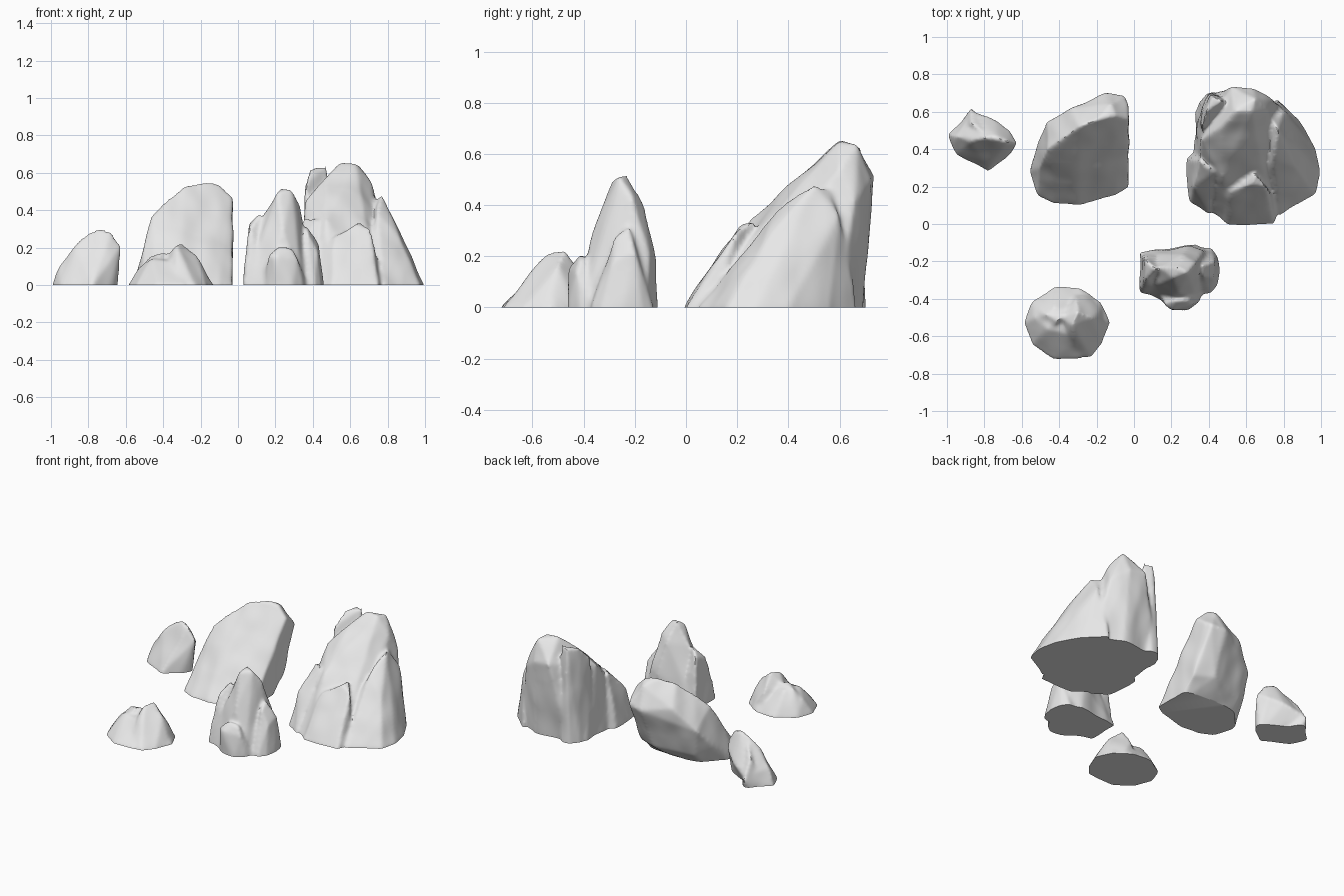
import bpy
import bmesh
from math import cos, sin, tau
from mathutils import Vector, noise

cube = bpy.data.objects.get("Cube")
if cube:
    bpy.data.objects.remove(cube, do_unlink=True)

# One plain stone colour
stone = bpy.data.materials.new("grey_stone")
stone.use_nodes = True
stone.diffuse_color = (0.8, 0.8, 0.8, 1)
stone.node_tree.nodes["Principled BSDF"].inputs["Base Color"].default_value = stone.diffuse_color

SKIRT = 0.06  # depth below ground, trimmed off after smoothing


def oval(x, y, rx, ry, sides=10):
    """Rounded ground outline."""
    return [(x + rx * cos(tau * i / sides), y + ry * sin(tau * i / sides)) for i in range(sides)]


def lobe(footprint, crest):
    """Chiselled block: convex hull of a ground outline and a few upper points."""
    bm = bmesh.new()
    for x, y in footprint:
        bm.verts.new((x, y, 0))
        bm.verts.new((x, y, -SKIRT))
    for point in crest:
        bm.verts.new(point)
    bmesh.ops.convex_hull(bm, input=bm.verts[:])
    loose = [v for v in bm.verts if not v.link_faces]
    bmesh.ops.delete(bm, geom=loose, context='VERTS')
    bmesh.ops.recalc_face_normals(bm, faces=bm.faces[:])
    mesh = bpy.data.meshes.new("lobe")
    bm.to_mesh(mesh)
    bm.free()
    return mesh


def rock(name, *lobes):
    """Fuse the lobes into one weathered solid with a flat underside."""
    bm = bmesh.new()
    for part in lobes:
        bm.from_mesh(part)
        bpy.data.meshes.remove(part)
    mesh = bpy.data.meshes.new(name)
    bm.to_mesh(mesh)
    bm.free()
    obj = bpy.data.objects.new(name, mesh)
    bpy.context.collection.objects.link(obj)

    remesh = obj.modifiers.new("fuse", 'REMESH')
    remesh.mode = 'VOXEL'
    remesh.voxel_size = 0.011
    soften = obj.modifiers.new("soften", 'SMOOTH')
    soften.factor = 0.5
    soften.iterations = 8
    graph = bpy.context.evaluated_depsgraph_get()
    fused = bpy.data.meshes.new_from_object(obj.evaluated_get(graph))
    obj.modifiers.clear()

    # Gentle weathering, then trim flush with the ground
    bm = bmesh.new()
    bm.from_mesh(fused)
    bm.normal_update()
    shifts = [v.normal * 0.009 * noise.noise(Vector((v.co.x, v.co.y, v.co.z * 0.6)) * 9)
              for v in bm.verts]
    for v, shift in zip(bm.verts, shifts):
        v.co += shift
    bmesh.ops.bisect_plane(bm, geom=bm.verts[:] + bm.edges[:] + bm.faces[:],
                           plane_co=(0, 0, 0), plane_no=(0, 0, 1), clear_inner=True)
    rim = [e for e in bm.edges if e.is_boundary]
    bmesh.ops.holes_fill(bm, edges=rim, sides=0)
    bm.to_mesh(fused)
    bm.free()
    fused.materials.clear()
    fused.materials.append(stone)
    obj.data = fused
    bpy.data.meshes.remove(mesh)
    fused.name = name

    bpy.ops.object.select_all(action='DESELECT')
    obj.select_set(True)
    bpy.context.view_layer.objects.active = obj
    bpy.ops.object.shade_smooth_by_angle(angle=0.7)


# Tall crag: main body, right flank, front buttress, left foot, rear knob
crag_body = lobe(
    [(.32, .34), (.36, .1), (.5, 0), (.74, .02), (.84, .3), (.82, .6), (.66, .68), (.4, .67), (.33, .6)],
    [(.47, .25, .34), (.36, .45, .45), (.47, .52, .58), (.54, .6, .65), (.63, .6, .65), (.65, .67, .64),
     (.52, .74, .52), (.64, .73, .5), (.72, .6, .54), (.75, .66, .42)])
crag_flank = lobe(
    [(.7, .1), (.78, .05), (.97, .16), (1, .27), (.97, .4), (.88, .56), (.76, .67)],
    [(.74, .36, .39), (.77, .5, .48), (.74, .56, .47), (.8, .6, .36), (.87, .3, .25)])
crag_buttress = lobe(
    [(.46, .03), (.5, -.01), (.75, 0), (.77, .1), (.6, .3)],
    [(.51, .17, .26), (.63, .21, .33), (.65, .27, .34), (.71, .2, .3)])
crag_foot = lobe(
    [(.28, .2), (.3, .12), (.4, .05), (.4, .45), (.28, .35)],
    [(.32, .2, .22), (.35, .34, .36), (.43, .28, .35)])
crag_knob = lobe(
    oval(.42, .56, .09, .15),
    [(.36, .52, .54), (.38, .6, .62), (.42, .69, .63), (.48, .66, .64)])
rock("tall_crag", crag_body, crag_flank, crag_buttress, crag_foot, crag_knob)

# Leaning boulder: straight right wall, sloping front, undercut rear
rock("leaning_boulder", lobe(
    [(-.56, .28), (-.51, .15), (-.43, .11), (-.3, .1), (-.1, .15), (-.03, .2), (-.04, .38), (-.44, .4)],
    [(-.51, .3, .2), (-.46, .4, .37), (-.38, .46, .46), (-.29, .52, .53), (-.19, .56, .55),
     (-.1, .58, .54), (-.03, .56, .47), (-.03, .64, .41), (-.05, .69, .38), (-.15, .7, .37),
     (-.33, .62, .4), (-.47, .55, .25), (-.12, .64, .51),
     (-.03, .53, .08), (-.16, .59, .09), (-.42, .5, .06)]))

# Small outlying stone with a rear rib
stone_body = lobe(
    [(-1, .48), (-.95, .37), (-.84, .32), (-.78, .28), (-.69, .35), (-.65, .42), (-.8, .49), (-.95, .53)],
    [(-.96, .47, .11), (-.87, .44, .21), (-.81, .46, .27), (-.74, .46, .3), (-.68, .44, .28),
     (-.62, .43, .21), (-.66, .5, .17), (-.74, .56, .13), (-.86, .6, .07)])
stone_rib = lobe(oval(-.87, .51, .07, .06), [(-.87, .62, .05), (-.87, .54, .18), (-.81, .49, .25)])
rock("outlying_stone", stone_body, stone_rib)

# Pointed stone: spire, front lump, right lump, left shoulder
spire = lobe(
    [(.05, -.15), (.04, -.36), (.15, -.41), (.34, -.41), (.4, -.3), (.42, -.15), (.33, -.11)],
    [(.13, -.23, .37), (.21, -.29, .49), (.23, -.23, .52), (.29, -.26, .51), (.33, -.21, .43),
     (.24, -.37, .29), (.26, -.17, .41), (.3, -.12, .19), (.37, -.14, .2)])
front_lump = lobe(
    oval(.25, -.36, .12, .1),
    [(.16, -.43, .16), (.2, -.46, .15), (.22, -.41, .21), (.29, -.41, .2), (.32, -.43, .14)])
right_lump = lobe(
    oval(.39, -.25, .07, .13),
    [(.43, -.29, .18), (.37, -.28, .29), (.37, -.22, .32), (.43, -.2, .22)])
left_shoulder = lobe(
    [(.03, -.15), (.03, -.37), (.15, -.39), (.18, -.14)],
    [(.06, -.19, .33), (.12, -.24, .39), (.06, -.3, .3)])
rock("pointed_stone", spire, front_lump, right_lump, left_shoulder)

# Low stone: round base, right peak, left hump
low_base = lobe(
    oval(-.36, -.53, .23, .2),
    [(-.53, -.5, .09), (-.46, -.56, .14), (-.43, -.45, .15), (-.3, -.6, .12), (-.24, -.48, .13)])
low_peak = lobe(
    oval(-.28, -.54, .14, .18),
    [(-.33, -.54, .22), (-.3, -.47, .23), (-.22, -.5, .16), (-.4, -.5, .14), (-.31, -.4, .13)])
low_hump = lobe(
    oval(-.47, -.52, .11, .14),
    [(-.47, -.48, .16), (-.41, -.52, .18), (-.36, -.48, .17)])
rock("low_stone", low_base, low_peak, low_hump)
